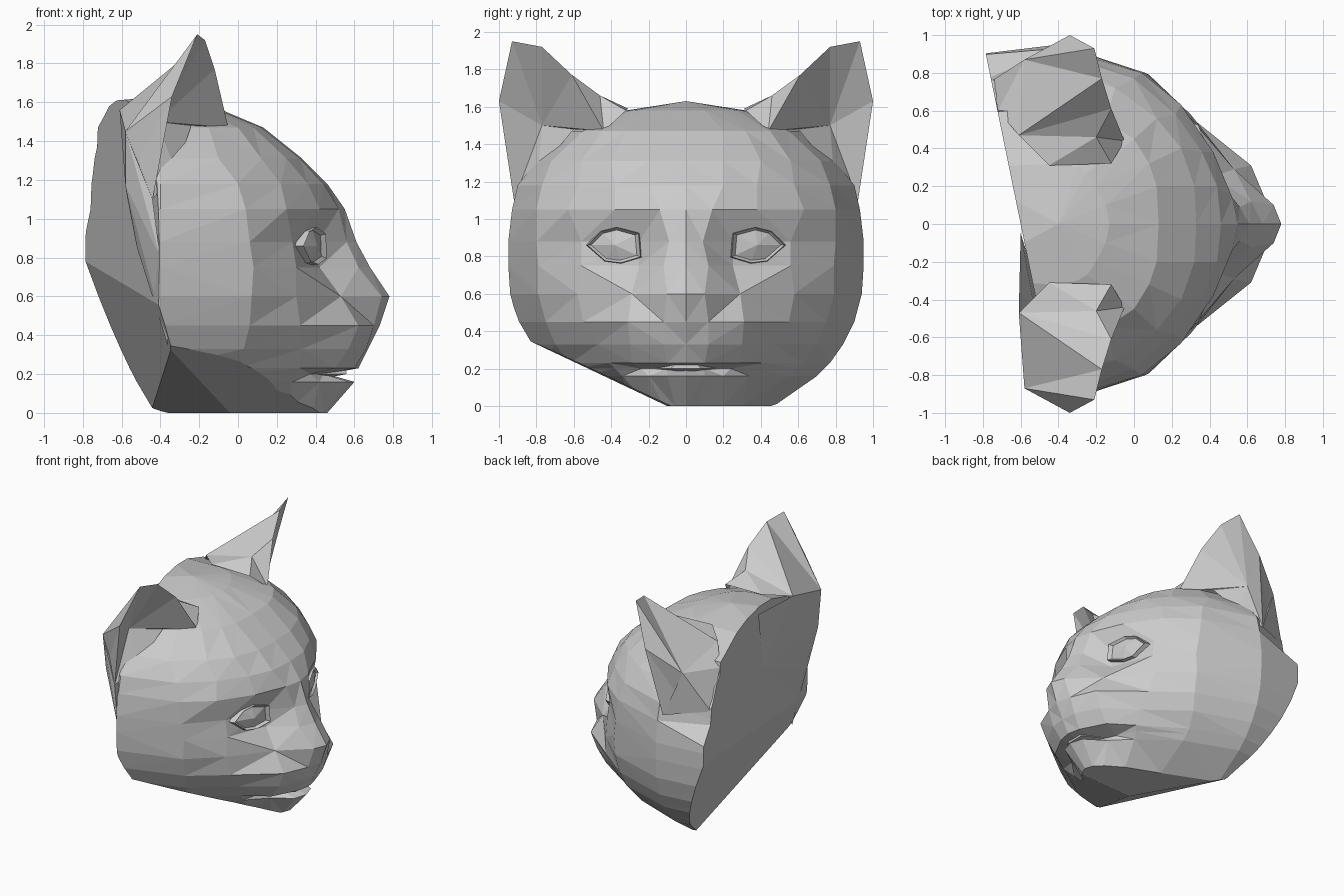
import bpy, bmesh
from mathutils import Vector

if "Cube" in bpy.data.objects:
    bpy.data.objects.remove(bpy.data.objects["Cube"], do_unlink=True)

grey = bpy.data.materials.new("plain grey")
grey.use_nodes = True
grey.diffuse_color = (0.6, 0.6, 0.6, 1)
grey.node_tree.nodes["Principled BSDF"].inputs["Base Color"].default_value = (0.6, 0.6, 0.6, 1)


def finish(bm, name):
    """Turn a bmesh into a flat shaded object."""
    bmesh.ops.triangulate(bm, faces=bm.faces[:])
    bmesh.ops.recalc_face_normals(bm, faces=bm.faces[:])
    mesh = bpy.data.meshes.new(name)
    bm.to_mesh(mesh)
    bm.free()
    mesh.materials.append(grey)
    obj = bpy.data.objects.new(name, mesh)
    bpy.context.collection.objects.link(obj)


def loft(bm, loops):
    """Bridge closed loops of equal length."""
    rings = [[bm.verts.new(p) for p in loop] for loop in loops]
    for low, high in zip(rings, rings[1:]):
        for i in range(len(low)):
            j = (i + 1) % len(low)
            bm.faces.new((low[i], low[j], high[j], high[i]))
    return rings


def fan(bm, ring, centre):
    """Close a ring of vertices with triangles to a centre point."""
    middle = bm.verts.new(centre)
    for a, b in zip(ring, ring[1:] + ring[:1]):
        bm.faces.new((a, b, middle))


def hull(name, points):
    """Faceted solid wrapped around a few points."""
    bm = bmesh.new()
    for p in points:
        bm.verts.new(p)
    found = bmesh.ops.convex_hull(bm, input=bm.verts[:])
    bmesh.ops.delete(bm, geom=found["geom_interior"], context="VERTS")
    finish(bm, name)


# Half contours (height, then x and y from the centre line to the side)
muzzle = [
    (0.0, [(.46, 0), (.44, .06), (.38, .12), (.25, .2), (0, .3), (-.4, .47)]),
    (.16, [(.6, 0), (.57, .1), (.42, .2), (.28, .34), (0, .55), (-.4, .7)]),
    (.2, [(.46, 0), (.44, .1), (.37, .24), (.3, .38), (0, .59), (-.4, .74)]),
    (.23, [(.62, 0), (.6, .1), (.5, .29), (.32, .41), (0, .62), (-.4, .77)]),
    (.33, [(.67, 0), (.66, .12), (.57, .3), (.33, .47), (.03, .7), (-.4, .84)]),
    (.45, [(.73, 0), (.7, .12), (.62, .31), (.32, .55), (.06, .75), (-.4, .9)]),
    (.6, [(.78, 0), (.74, .1), (.53, .29), (.3, .58), (.07, .79), (-.4, .94)]),
]
cranium = [
    (.75, [(.68, 0), (.62, .12), (.42, .25), (.3, .56), (.08, .79), (-.4, .95)]),
    (.88, [(.61, 0), (.56, .09), (.41, .25), (.28, .56), (.06, .8), (-.4, .95)]),
    (1.05, [(.55, 0), (.52, .14), (.42, .38), (.25, .63), (.04, .8), (-.4, .93)]),
    (1.18, [(.46, 0), (.44, .2), (.36, .38), (.22, .58), (0, .77), (-.4, .9)]),
    (1.31, [(.33, 0), (.32, .2), (.25, .4), (.12, .56), (-.1, .72), (-.4, .8)]),
    (1.47, [(.13, 0), (.12, .2), (.08, .32), (0, .45), (-.15, .55), (-.4, .62)]),
    (1.58, [(-.13, 0), (-.15, .1), (-.2, .2), (-.25, .27), (-.3, .3), (-.4, .32)]),
]


def contour(z, half):
    """Mirror a half contour and carry it to the back, tapering behind the ears."""
    taper = .75 if 1 < z < 1.4 else .93
    side = half + [(-.95, half[-1][1] * taper)]
    right = [(x, -y, z) for x, y in reversed(side[1:])]
    return right + [(x, y, z) for x, y in side]


# Head
bm = bmesh.new()
rings = loft(bm, [contour(z, half) for z, half in muzzle + cranium])
bm.faces.new(rings[0])
fan(bm, rings[-1], (-.4, 0, 1.63))
bmesh.ops.triangulate(bm, faces=bm.faces[:])
bmesh.ops.recalc_face_normals(bm, faces=bm.faces[:])

# Slanted flat back, lower back, underside and right jaw
neck_corner = (-.44, .48, .03)
for point, normal in [((-.6, 0, 0), (-1, -.205, 0)),
                      (neck_corner, (-1, -.16, -.37)),
                      (neck_corner, (-.464, -.267, -1)),
                      ((-.03, -.1, 0), (.021, -.482, -1))]:
    bmesh.ops.bisect_plane(bm, geom=bm.verts[:] + bm.edges[:] + bm.faces[:],
                           plane_co=point, plane_no=Vector(normal).normalized(),
                           clear_outer=True)
    rim = [e for e in bm.edges if e.is_boundary]
    bmesh.ops.holes_fill(bm, edges=rim, sides=0)
finish(bm, "head")

# Ears: a cupped opening and an outer shell
ear_points = {
    "tip_out": (-.21, .93, 1.95), "tip_in": (-.17, .77, 1.92),
    "ridge": (-.12, .61, 1.77), "inner_base": (-.05, .44, 1.47),
    "front_top": (-.24, .6, 1.48), "front_base": (-.32, .79, 1.25),
    "outer_base": (-.44, .92, 1.1), "outer": (-.34, 1.0, 1.63), "cup": (-.42, .77, 1.5),
    "shoulder": (-.2, .46, 1.66), "crown": (-.12, .32, 1.58),
    "crown_back": (-.45, .31, 1.59), "nape": (-.61, .47, 1.56),
    "back": (-.58, .87, 1.45), "back_base": (-.58, .83, 1.17),
}
opening = ["tip_out", "tip_in", "ridge", "inner_base", "front_top",
           "front_base", "outer_base", "outer"]
shell = ["tip_out tip_in back", "tip_in nape back", "tip_in ridge nape",
         "ridge shoulder nape", "shoulder crown_back nape", "shoulder crown crown_back",
         "ridge inner_base shoulder", "shoulder inner_base crown",
         "outer tip_out back", "outer back back_base", "outer back_base outer_base",
         "back nape back_base"]


def ear(name, side):
    bm = bmesh.new()
    v = {k: bm.verts.new((x, y * side, z)) for k, (x, y, z) in ear_points.items()}
    for a, b in zip(opening, opening[1:] + opening[:1]):
        bm.faces.new((v[a], v[b], v["cup"]))
    for names in shell:
        bm.faces.new([v[k] for k in names.split()])
    finish(bm, name)


# Eyes: almond lids around a faceted eyeball
almond = [(.25, .8), (.26, .92), (.37, .95), (.45, .93), (.52, .86), (.43, .78), (.35, .77)]
eye_y, eye_z = .38, .86


def eye(name, side):
    bm = bmesh.new()

    def outline(scale, lift):
        loop = []
        for y, z in almond:
            dy, dz = (y - eye_y) * scale, (z - eye_z) * scale
            loop.append((.36 - .42 * dy + lift, (eye_y + dy) * side, eye_z + dz))
        return loop

    rings = loft(bm, [outline(1.15, -.05), outline(1.05, .04), outline(.9, .02)])
    fan(bm, rings[-1], (.41, eye_y * side, eye_z))
    finish(bm, name)


for word, side in (("left", 1), ("right", -1)):
    ear(word + "_ear", side)
    eye(word + "_eye", side)

# Skull behind each ear, running to the flat back
hull("right_ear_root", [(-.61, -.47, 1.56), (-.58, -.87, 1.45), (-.58, -.83, 1.17),
                        (-.52, -.74, .85), (-.36, -.82, .34), (-.4, -.94, .8),
                        (-.44, -.92, 1.1), (-.57, -.15, 1.1), (-.6, -.05, 1.57)])
hull("left_ear_root", [(-.61, .47, 1.56), (-.58, .87, 1.45), (-.58, .83, 1.17),
                       (-.72, .6, 1.43), (-.75, .76, 1.15), (-.44, .92, 1.1)])

# Lower lip showing in the mouth
hull("lower_lip", [(.4, .17, .2), (.4, -.17, .2), (.56, .08, .2), (.56, -.08, .2),
                   (.55, .03, .26), (.55, -.03, .26), (.4, 0, .17)])
